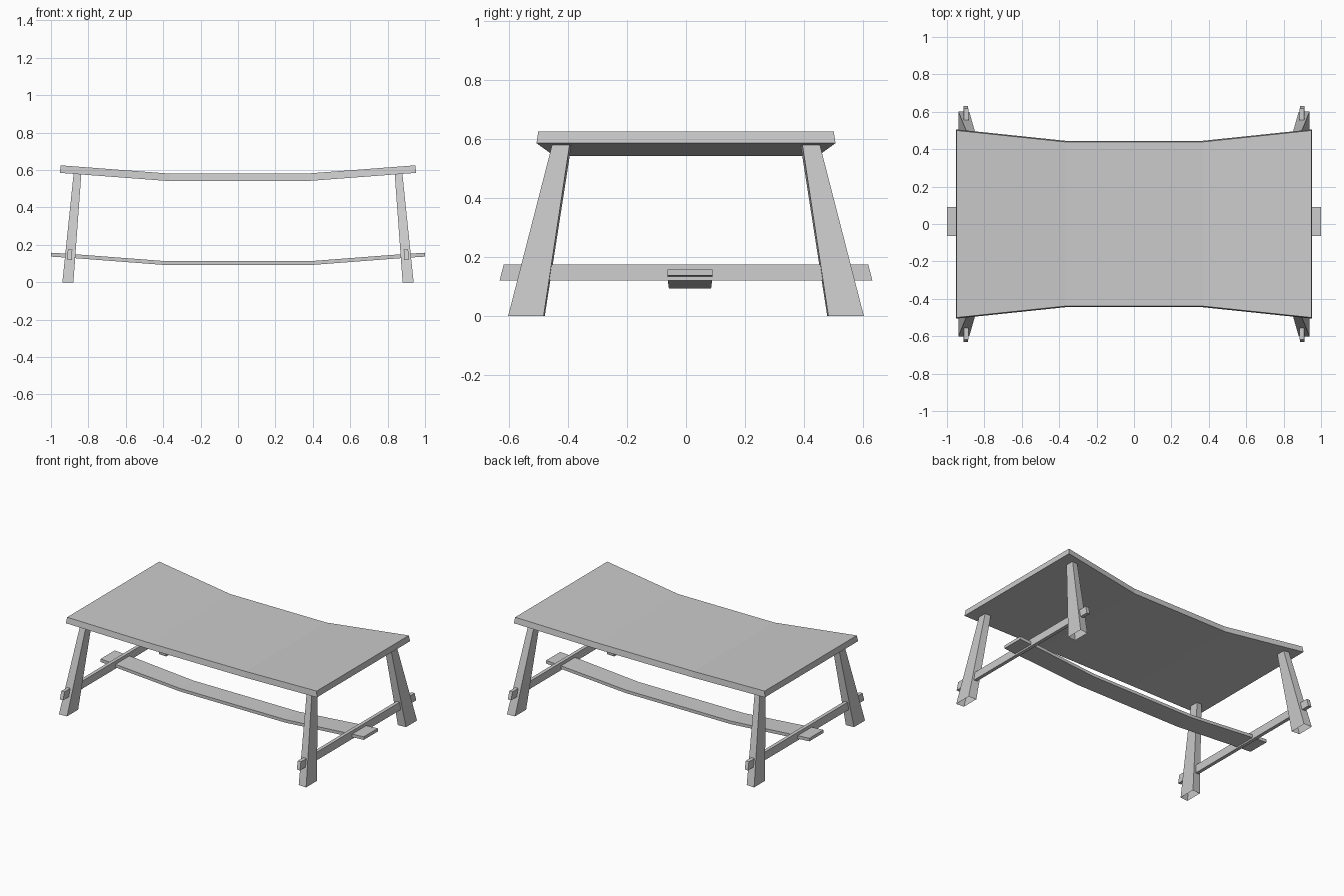
import bpy, bmesh

if "Cube" in bpy.data.objects:
    bpy.data.objects.remove(bpy.data.objects["Cube"])


def loft(name, sections, caps=True):
    """Skin a list of four-cornered sections into one flat-faced object."""
    bm = bmesh.new()
    rings = [[bm.verts.new(p) for p in s] for s in sections]
    for a, b in zip(rings, rings[1:]):
        for i in range(4):
            j = (i + 1) % 4
            bm.faces.new((a[i], a[j], b[j], b[i]))
    if caps:
        bm.faces.new(rings[0][::-1])
        bm.faces.new(rings[-1])
    bmesh.ops.recalc_face_normals(bm, faces=bm.faces)
    mesh = bpy.data.meshes.new(name)
    bm.to_mesh(mesh)
    bm.free()
    obj = bpy.data.objects.new(name, mesh)
    bpy.context.collection.objects.link(obj)
    return obj


# Table top: bent up and flared towards both ends, sides slightly bevelled
def top_section(x_low, x_high, half, z):
    return [(x_low, -half, z), (x_low, half, z),
            (x_high, half - 0.006, z + 0.04), (x_high, -half + 0.006, z + 0.04)]


loft("table_top", [
    top_section(-0.953, -0.948, 0.506, 0.585),
    top_section(-0.368, -0.366, 0.445, 0.541),
    top_section(0.368, 0.366, 0.445, 0.541),
    top_section(0.953, 0.948, 0.506, 0.585)])

# Four splayed, tapered legs, open at both ends
for sx, side in ((-1, "left"), (1, "right")):
    for sy, end in ((-1, "front"), (1, "back")):
        foot = [(0.880, 0.478, 0), (0.939, 0.482, 0),
                (0.939, 0.602, 0), (0.880, 0.598, 0)]
        head = [(0.838, 0.388, 0.577), (0.879, 0.394, 0.58),
                (0.879, 0.453, 0.58), (0.838, 0.450, 0.577)]
        leg = loft(f"{end}_{side}_leg",
                   [[(sx * x, sy * y, z) for x, y, z in s] for s in (foot, head)],
                   caps=False)
        if leg.data.polygons[0].normal.dot(leg.data.polygons[0].center) == 0:
            leg.data.flip_normals()

    # Cross bar passing through each pair of legs, with slanted ends
    bar = []
    for sy in (-1, 1):
        bar.append([(sx * 0.888, sy * 0.631, 0.12), (sx * 0.912, sy * 0.631, 0.12),
                    (sx * 0.910, sy * 0.617, 0.174), (sx * 0.886, sy * 0.617, 0.174)])
    loft(f"{side}_cross_bar", bar)

# Long stretcher plank resting through the cross bars
stretcher = []
for x, z, inset in ((-1.0, 0.137, 0), (-0.9, 0.131, 0), (-0.4, 0.093, 0.005),
                    (0.4, 0.093, 0.005), (0.9, 0.131, 0), (1.0, 0.137, 0)):
    y0, y1 = -0.063 + inset, 0.09 - inset
    stretcher.append([(x, y0, z), (x, y1, z), (x, y1, z + 0.021), (x, y0, z + 0.021)])
loft("stretcher", stretcher)
